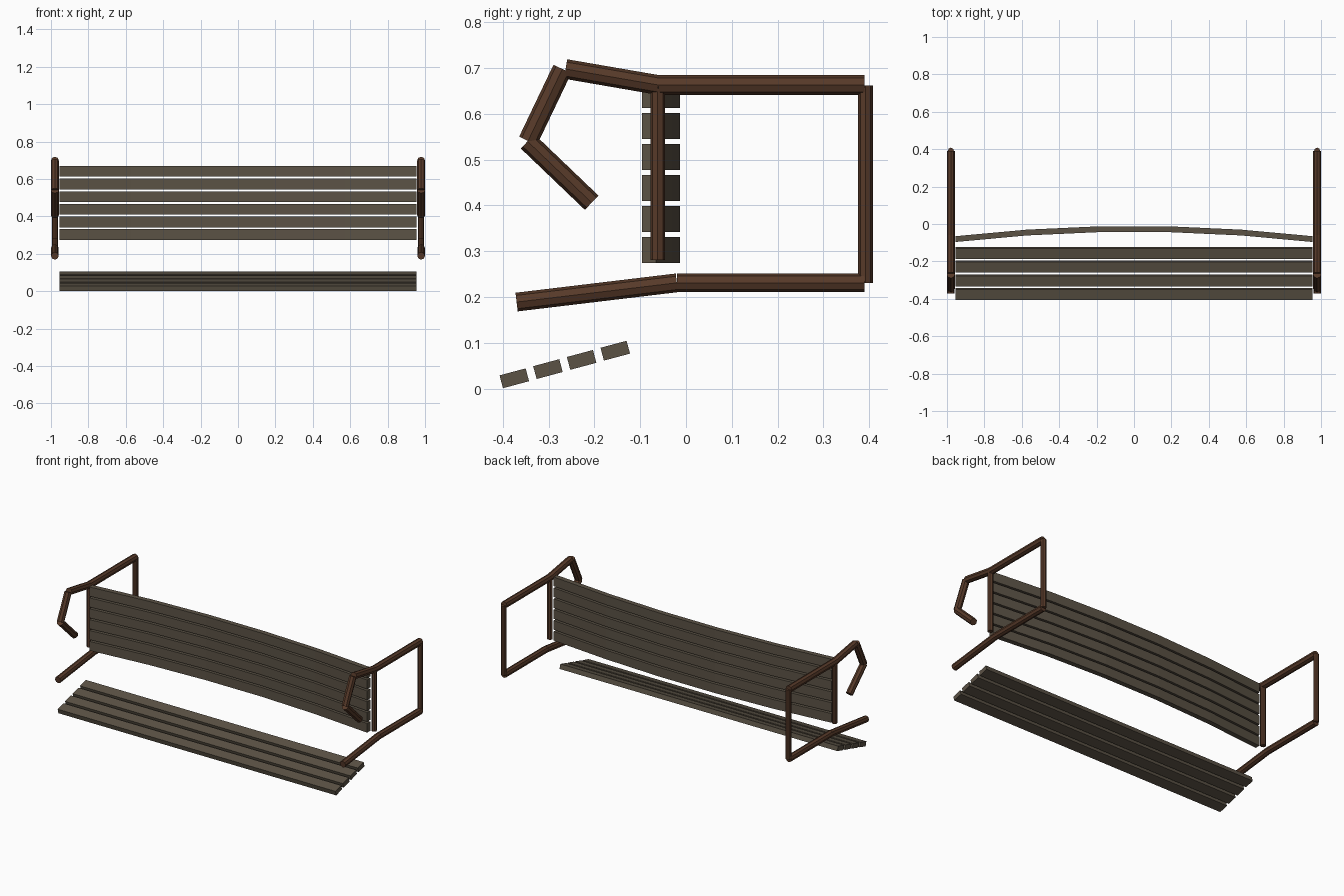
import bpy, bmesh
from math import radians, sin, cos, pi
from mathutils import Vector, Matrix

if "Cube" in bpy.data.objects:
    bpy.data.objects.remove(bpy.data.objects["Cube"])


def material(name, rgb):
    m = bpy.data.materials.new(name)
    m.diffuse_color = (*rgb, 1)
    m.use_nodes = True
    m.node_tree.nodes["Principled BSDF"].inputs["Base Color"].default_value = m.diffuse_color
    return m


WOOD = material("weathered_wood", (0.105, 0.085, 0.06))
METAL = material("brown_metal", (0.095, 0.042, 0.022))


def make_object(name, bm, mat):
    bmesh.ops.recalc_face_normals(bm, faces=bm.faces)
    mesh = bpy.data.meshes.new(name)
    bm.to_mesh(mesh)
    bm.free()
    mesh.materials.append(mat)
    ob = bpy.data.objects.new(name, mesh)
    bpy.context.collection.objects.link(ob)
    return ob


def tube(name, x, a, b, r):
    """Eight-sided bar between two (y, z) points in the plane at x."""
    a, b = Vector((x, *a)), Vector((x, *b))
    d = b - a
    bm = bmesh.new()
    bmesh.ops.create_cone(bm, cap_ends=True, segments=8, radius1=r, radius2=r, depth=d.length)
    # keep one cross-section axis on x, the other in the side plane
    z = d.normalized()
    side = Vector((1, 0, 0))
    rot = Matrix((side, z.cross(side), z)).transposed().to_4x4()
    bm.transform(Matrix.Translation((a + b) / 2) @ rot)
    return make_object(name, bm, METAL)


def swept_slat(name, path, section):
    """Sweep a (y, z) section along (x, y, z) points."""
    bm = bmesh.new()
    rings = [[bm.verts.new((x, y + dy, z + dz)) for dy, dz in section] for x, y, z in path]
    n = len(section)
    for p, q in zip(rings, rings[1:]):
        for i in range(n):
            j = (i + 1) % n
            bm.faces.new((p[i], p[j], q[j], q[i]))
    bm.faces.new(rings[0])
    bm.faces.new(rings[-1])
    return make_object(name, bm, WOOD)


def rect(w, h, angle=0):
    c, s = cos(angle), sin(angle)
    pts = [(-w / 2, -h / 2), (w / 2, -h / 2), (w / 2, h / 2), (-w / 2, h / 2)]
    return [(y * c - z * s, y * s + z * c) for y, z in pts]


# Side frames
BARS = [
    ("top_rail", (0.39, 0.663), (-0.06, 0.663), 0.0215),
    ("arm_front", (-0.06, 0.663), (-0.263, 0.698), 0.0215),
    ("arm_drop", (-0.27, 0.698), (-0.345, 0.541), 0.0215),
    ("arm_return", (-0.346, 0.54), (-0.206, 0.406), 0.0215),
    ("rear_post", (0.392, 0.662), (0.392, 0.231), 0.016),
    ("back_post", (-0.062, 0.655), (-0.062, 0.281), 0.016),
    ("bottom_rail", (0.39, 0.231), (-0.02, 0.231), 0.0205),
    ("lower_foot", (-0.02, 0.231), (-0.37, 0.189), 0.0205),
]
for side, x in (("left", -0.979), ("right", 0.979)):
    for name, a, b, r in BARS:
        tube(f"{side}_{name}", x, a, b, r)

# Sloping seat slats
for i in range(4):
    y, z = -0.375 + 0.0735 * i, 0.0225 + 0.0201 * i
    swept_slat(f"seat_slat_{i + 1}", [(-0.955, y, z), (0.955, y, z)],
               rect(0.059, 0.029, radians(15)))

# Bowed backrest slats
for i in range(6):
    path = []
    for k in range(6):
        x = -0.955 + 0.382 * k
        path.append((x, -0.026 - 0.06 * x * x, 0.303 + 0.0676 * i))
    swept_slat(f"back_slat_{i + 1}", path, rect(0.031, 0.057))
